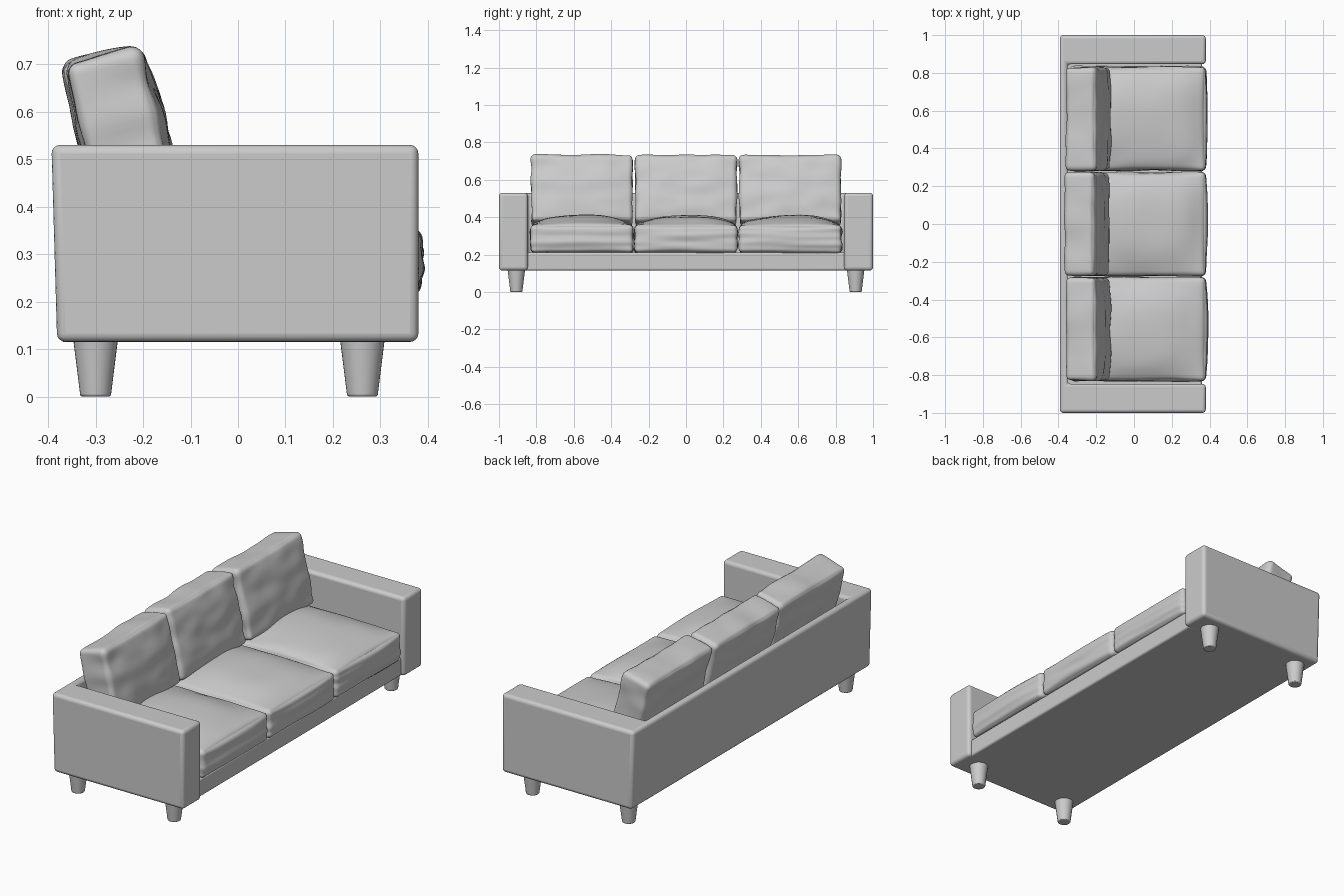
import bpy, bmesh, math
from mathutils import Vector, noise

if "Cube" in bpy.data.objects:
    bpy.data.objects.remove(bpy.data.objects["Cube"])


def finish(name, bm, bevel=0.0, segments=4):
    mesh = bpy.data.meshes.new(name)
    bmesh.ops.recalc_face_normals(bm, faces=bm.faces)
    bm.to_mesh(mesh)
    bm.free()
    obj = bpy.data.objects.new(name, mesh)
    bpy.context.collection.objects.link(obj)
    if bevel:
        mod = obj.modifiers.new("soft_edges", 'BEVEL')
        mod.width, mod.segments = bevel, segments
        mod.limit_method, mod.angle_limit = 'ANGLE', math.radians(40)
    bpy.ops.object.select_all(action='DESELECT')
    obj.select_set(True)
    bpy.context.view_layer.objects.active = obj
    bpy.ops.object.shade_smooth_by_angle(angle=math.radians(40))
    return obj


def cushion(name, half, radius, puffs, fold_scale, fold_depth, location, tilt=0.0):
    """Rounded box, puffed out per (axis, sign, amount), with cloth folds."""
    half, place = Vector(half), Vector(location)
    bm = bmesh.new()
    bmesh.ops.create_cube(bm, size=2)
    bmesh.ops.subdivide_edges(bm, edges=bm.edges[:], cuts=33, use_grid_fill=True)
    for v in bm.verts:
        u = Vector([math.sin(c * math.pi / 2) for c in v.co])
        p = u * half
        core = Vector([max(-h + radius, min(h - radius, c)) for c, h in zip(p, half)])
        out = (p - core).normalized()
        p = core + out * radius
        for axis, sign, amount in puffs:
            if sign * u[axis] > 0:
                a, b = [i for i in range(3) if i != axis]
                fall = (1 - abs(u[a]) ** 2.6) * (1 - abs(u[b]) ** 2.6)
                p[axis] += sign * amount * fall * abs(u[axis])
        n = noise.noise(Vector([(c + o) * s for c, o, s in zip(p, place, fold_scale)]))
        v.co = p + out * fold_depth * n
    obj = finish(name, bm)
    obj.location = place
    obj.rotation_euler.y = tilt
    return obj


# U-shaped frame: both arms and the back, the back leaning slightly outwards
outline = [(-.393, -1), (.38, -1), (.38, -.846), (-.352, -.846),
           (-.352, .846), (.38, .846), (.38, 1), (-.393, 1)]
bm = bmesh.new()
floor = bm.faces.new([bm.verts.new((x, y, .115)) for x, y in outline])
top = bmesh.ops.extrude_face_region(bm, geom=[floor], use_keep_orig=True)
for v in top["geom"]:
    if isinstance(v, bmesh.types.BMVert):
        v.co.z = .53
for v in bm.verts:
    if v.co.x < -.38 and v.co.z < .2:
        v.co.x += .012
finish("arms_and_back", bm, .018)

# Base under the seat
bm = bmesh.new()
bmesh.ops.create_cube(bm, size=1)
for v in bm.verts:
    v.co = (v.co.x * .725 - .0025, v.co.y * 1.74, v.co.z * .097 + .1635)
finish("seat_base", bm, .01, 3)

# Three seat cushions and three leaning back cushions
for i, label in enumerate(("left", "middle", "right")):
    y = (i - 1) * .557
    cushion(label + "_seat_cushion", (.357, .274, .074), .022,
            [(2, 1, .055), (0, 1, .012)], (5, 3, 28), .008, (.02, y, .283))
    cushion(label + "_back_cushion", (.08, .271, .182), .022,
            [(0, 1, .018), (0, -1, .006), (2, 1, .006)], (6, 8, 13), .008,
            (-.243 - (.008 if i == 1 else 0), y, .54), -.235)

# Four tapered legs
for depth, x in (("back", -.3), ("front", .262)):
    for side, y in (("left", -.907), ("right", .907)):
        bm = bmesh.new()
        bmesh.ops.create_cone(bm, cap_ends=True, segments=32,
                              radius1=.032, radius2=.047, depth=.12)
        leg = finish(f"{depth}_{side}_leg", bm, .004, 2)
        leg.location = (x, y, .06)
